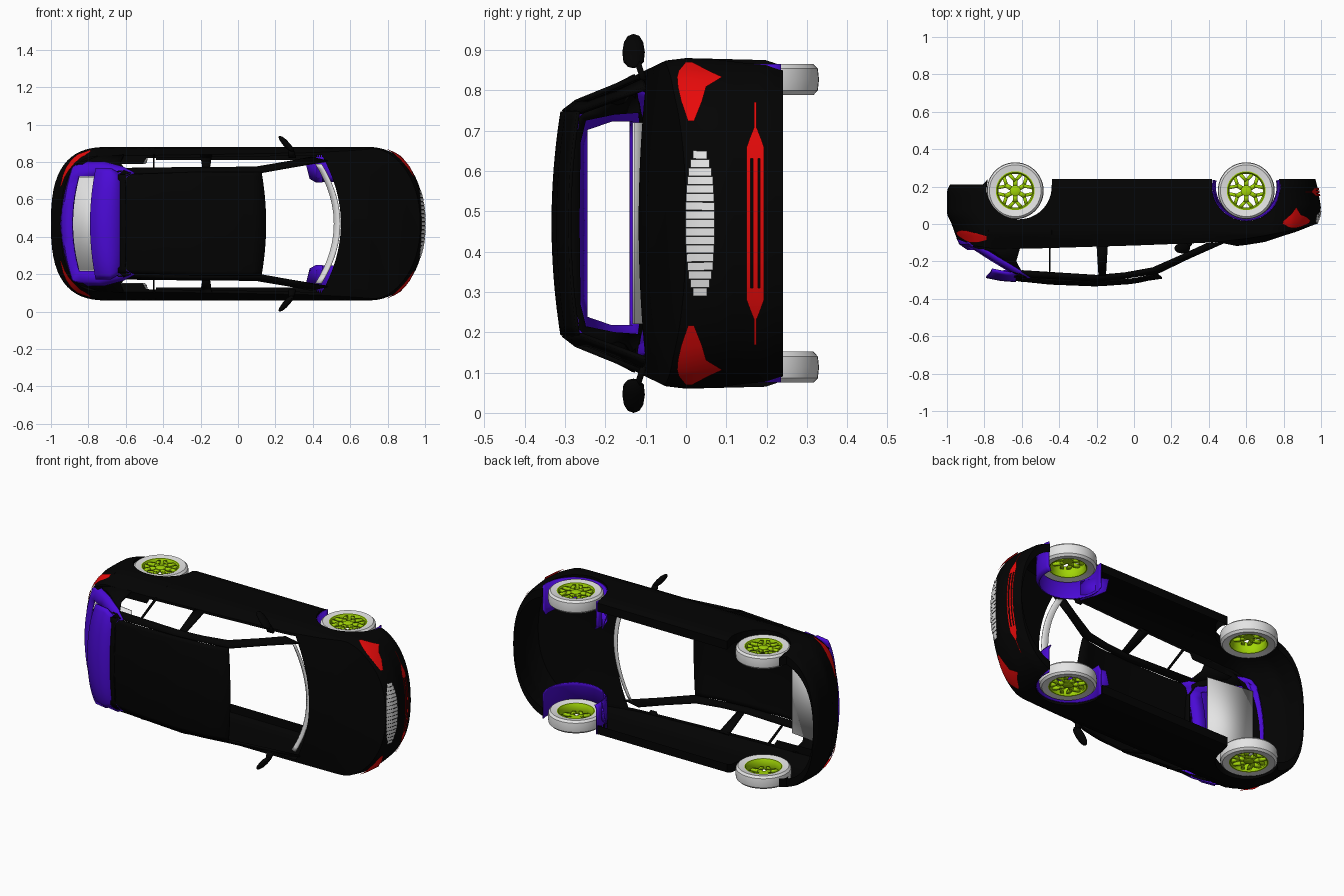
import bpy, bmesh, math

if "Cube" in bpy.data.objects:
    bpy.data.objects.remove(bpy.data.objects["Cube"])


def material(name, rgb):
    m = bpy.data.materials.new(name)
    m.use_nodes = True
    m.diffuse_color = (*rgb, 1)
    m.node_tree.nodes["Principled BSDF"].inputs["Base Color"].default_value = (*rgb, 1)
    return m


BLACK = material("black paint", (.001, .001, .001))
PURPLE = material("purple trim", (.07, .003, .68))
WHITE = material("white rubber", (.78, .78, .78))
LIME = material("lime rim", (.36, .67, .002))
RED = material("red lamp", (.8, .003, .003))


def build(name, patches, mat, mirror=False, thick=0, skip=None):
    """Join grids of (length, sideways, height) points into one object lying on its side."""
    bm = bmesh.new()
    for rows in patches:
        vs = [[bm.verts.new((x, -h, w)) for x, w, h in row] for row in rows]
        for i in range(len(vs) - 1):
            for j in range(len(vs[i]) - 1):
                if not (skip and skip(i, j)):
                    bm.faces.new((vs[i][j], vs[i + 1][j], vs[i + 1][j + 1], vs[i][j + 1]))
    bmesh.ops.remove_doubles(bm, verts=bm.verts, dist=.0004)
    bmesh.ops.recalc_face_normals(bm, faces=bm.faces)
    me = bpy.data.meshes.new(name)
    bm.to_mesh(me)
    bm.free()
    me.materials.append(mat)
    me.shade_smooth()
    me.set_sharp_from_angle(angle=.6)
    ob = bpy.data.objects.new(name, me)
    ob.location.z = .47
    bpy.context.collection.objects.link(ob)
    if thick:
        s = ob.modifiers.new("Thickness", "SOLIDIFY")
        s.thickness, s.offset = thick, 0
    if mirror:
        m = ob.modifiers.new("Mirror", "MIRROR")
        m.use_axis = (False, False, True)


def table(pts, x):
    """Linear interpolation through rising (x, value) pairs."""
    if x <= pts[0][0]:
        return pts[0][1]
    for (a, p), (b, q) in zip(pts, pts[1:]):
        if x <= b:
            return p + (q - p) * (x - a) / (b - a)
    return pts[-1][1]


def spread(a, b, n):
    return [a + (b - a) * i / n for i in range(n + 1)]


# Body shape rules: the nose is more pointed than the tail
HALF = .41
ARCHES = ((.6, .183), (-.615, .175))
SIDE = [(-.24, .02), (-.2, .005), (0, 0), (.05, .006), (.1, .03), (.14, .05)]
NOSE = [(-.24, .03), (-.2, .02), (-.09, 0), (-.03, .012), (0, .026), (.05, .06), (.1, .08)]
TAIL = [(-.24, .03), (-.18, 0), (-.05, 0), (0, .025), (.1, .06)]
TOP = [(-1, .08), (-.9, .115), (-.75, .135), (-.5, .13), (0, .115), (.4, .1), (.6, .078), (.9, .03), (1, 0)]


def roundness(x):
    return .9 if x > 0 else .75


def end_x(w, end):
    p = roundness(end)
    c = min(1, abs(w) / HALF) ** (1 / p)
    return .7 + .3 * (1 - c * c) ** (p / 2)


def surface(x, h):
    p = roundness(x)
    e = max(0, (abs(x) - .7) / .3)
    w = HALF * max(0, 1 - e ** (2 / p)) ** (p / 2)
    inset = table(NOSE if x > 0 else TAIL, h) * e
    return x - math.copysign(inset, x), w * (1 - table(SIDE, h) / HALF), h


def bottom(x):
    for c, r in ARCHES:
        if abs(x - c) < r:
            return -.2 + math.sqrt(r * r - (x - c) ** 2)
    return -.21 if x < -.8 else -.24


xs = {s * (.7 + .3 * math.sin(a)) for s in (1, -1) for a in spread(0, math.pi / 2, 16)}
xs |= set(spread(-.7, .7, 20))
for c, r in ARCHES:
    xs |= {c + r * math.cos(a) * .9999 for a in spread(0, math.pi, 24)} | {c - r - .001, c + r + .001}
xs = sorted(xs)

# Lower shell with wheel arches and inward lips
columns = []
for x in xs:
    col = [surface(x, h) for h in spread(bottom(x), table(TOP, x), 14)]
    bx, bw, bh = col[0]
    tx, tw, th = col[-1]
    lip = .045 if x < -.5 else .015
    columns.append([(bx, max(0, bw - .05), bh)] + col + [(tx, max(0, tw - lip), th)])
build("body_shell", [columns], BLACK, mirror=True)

# Hood and rear deck, each with a curved inner edge
us = spread(-1, 1, 24)


def deck(name, stations, limit, crown):
    rows = []
    for x in stations:
        row = []
        for u in us:
            px = limit(x, u)
            sx, _, h = surface(px, table(TOP, px))
            w = surface(x, table(TOP, x))[1]
            row.append((sx, u * w, h + crown(px) * (1 - u * u)))
        rows.append(row)
    build(name, [rows], BLACK)


deck("hood", [x for x in xs if x > .43], lambda x, u: max(x, .44 + .11 * (1 - u * u)),
     lambda x: .034 * min(1, (1 - x) / .3))
deck("rear_deck", [x for x in xs if x < -.7], lambda x, u: min(x, -.93 + .23 * u ** 6), lambda x: 0)

# Roof panel
ROOF = [(-.64, .3), (-.45, .32), (-.2, .33), (0, .316), (.15, .283)]
roof = [[(x + .025 * (1 - u * u) * (x > .1), u * table([(-.64, .262), (-.2, .277)], x),
          table(ROOF, x) - .022 * u * u) for u in us] for x in spread(-.64, .125, 16)]
build("roof", [roof], BLACK, thick=.008)

# Windscreen pillars, roof rails, door pillars and rear quarters
outer = [(.48, .335, .1), (.3, .305, .18), (.13, .275, .262), (-.05, .277, .29), (-.2, .277, .305), (-.63, .265, .28)]
inner = [(.39, .355, .105), (.26, .33, .165), (.1, .303, .235), (-.05, .3, .262), (-.2, .3, .275), (-.6, .295, .25)]
build("roof_rail", [[outer, inner]], BLACK, mirror=True, thick=.01)
build("door_pillar", [[[(-.2, .365, .115), (-.14, .365, .115)], [(-.19, .3, .275), (-.15, .3, .275)]],
                      [[(-.455, .365, .125), (-.445, .365, .125)], [(-.455, .297, .262), (-.448, .297, .262)]]],
      BLACK, mirror=True, thick=.012)
build("rear_quarter", [[[(-.61, .365, .13), (-.74, .36, .135), (-.86, .32, .118)],
                        [(-.63, .325, .2), (-.69, .32, .19), (-.75, .3, .16)],
                        [(-.6, .285, .26), (-.63, .275, .265), (-.66, .272, .25)]]],
      BLACK, mirror=True, thick=.01)

# Dark lining around the inside of the rear opening
lining = [[(-.83, .275, .115), (-.73, .27, .18), (-.63, .255, .25), (-.6, .2, .262), (-.6, 0, .264)],
          [(-.8, .335, .125), (-.7, .325, .19), (-.61, .275, .27), (-.6, .2, .305), (-.6, 0, .31)]]
build("rear_opening_lining", [lining], BLACK, mirror=True, thick=.006)

# Tailgate frame around an open window, with a spoiler above
gate = [(-.945, .07, .275), (-.93, .105, .3), (-.885, .135, .305), (-.8, .19, .305), (-.7, .25, .28), (-.64, .285, .25)]
gate_us = [-1.08, -1] + spread(-.83, .83, 12) + [1, 1.08]
build("tailgate", [[[(x + .05 * u * u + (.03 if abs(u) > 1 else 0), u * hw, h) for u in gate_us] for x, h, hw in gate]],
      PURPLE, thick=.012, skip=lambda i, j: i in (2, 3) and 2 <= j <= 13)
build("spoiler", [[[(x + .03 * u * u * (x < -.7), u * hw, h - .022 * u * u - .016 * u ** 6) for u in us]
                   for x, h, hw in ((-.63, .304, .265), (-.71, .298, .295), (-.79, .282, .295))]], PURPLE, thick=.014)

# Parcel shelf and cowl strip
build("parcel_shelf", [[[(x, w, h) for w in (-.25, .25)] for x, h in ((-.61, .13), (-.885, .09))]], WHITE, thick=.006)
build("cowl_strip", [[[(.535 + d - .1 * u * u, u * .32, .1 + k - .004 * u * u) for u in us]
                      for d, k in ((-.022, -.012), (0, 0), (.012, .002))]], WHITE, thick=.004)


# Lamps, grille and bumper strips are thin plates following the body
def plate(end, stations):
    rows = []
    for w, lo, hi in stations:
        x = end_x(w, end)
        rows.append([(end * (x - table(NOSE if end > 0 else TAIL, h) * (x - .7) / .3 + .007),
                      w * (1.015 - table(SIDE, h) / HALF), h) for h in spread(lo, hi, 6)])
    return rows


head = [(.25, -.02, -.005), (.3, -.04, .012), (.335, -.05, .02), (.36, -.09, .022), (.375, -.055, .018), (.395, -.015, 0)]
tail = [(.2, .045, .06), (.26, .037, .075), (.3, .033, .088), (.34, .036, .1), (.37, .045, .1), (.402, .065, .085)]
build("headlight", [plate(1, head)], RED, mirror=True)
build("tail_light", [plate(-1, tail)], RED, mirror=True)
slats = []
for k in range(17):
    c = (k - 8) * .021
    hh = .036 * (1 - (abs(c) / .21) ** 3)
    slats.append(plate(1, [(w, -.035 - hh, -.035 + hh) for w in (c - .0098, c + .0098)]))
build("grille_slats", slats, WHITE)
strips = [plate(1, [(w, h - t, h + t) for w in spread(-half, half, 20)])
          for h, t, half in ((-.155, .005, .19), (-.172, .003, .3), (-.172, .006, .21), (-.188, .005, .19))]
for s in (1, -1):
    strips.append(plate(1, [(s * w, -.172 - t, -.172 + t) for w, t in ((.16, .021), (.19, .021), (.21, .014), (.235, .004))]))
build("bumper_strips", strips, RED)


# Wheels
def lathe(profile, cx, cz, start=0, end=2 * math.pi, n=48):
    return [[(cx + r * math.cos(a), w, cz + r * math.sin(a)) for r, w in profile] for a in spread(start, end, n)]


def bar(cx, cz, p, q, width):
    """Flat spoke between two polar points (radius, angle)."""
    (ax, az), (bx, bz) = [(r * math.cos(a), r * math.sin(a)) for r, a in (p, q)]
    d = math.hypot(bx - ax, bz - az)
    nx, nz = -(bz - az) / d * width, (bx - ax) / d * width
    return [[(cx + x + s * nx, .375, cz + z + s * nz) for s in (-1, 1)] for x, z in ((ax, az), (bx, bz))]


TYRE = [(.103, .325), (.138, .318), (.149, .33), (.152, .357), (.149, .384), (.138, .395), (.103, .39), (.103, .325)]
RIM = [(.104, .325), (.098, .325), (.09, .34), (.09, .378), (.098, .391), (.104, .391)]
HUB = [(0, .365), (.028, .365), (.028, .384), (.018, .389), (0, .389)]
for label, cx in (("front", .6), ("rear", -.635)):
    cz = -.178
    build(label + "_tyre", [lathe(TYRE, cx, cz)], WHITE, mirror=True)
    build(label + "_rim", [lathe(RIM, cx, cz), lathe(HUB, cx, cz)], LIME, mirror=True)
    spokes = []
    for k in range(6):
        a = (k + .5) * math.pi / 3
        spokes.append(bar(cx, cz, (.02, a), (.06, a), .012))
        for s in (-1, 1):
            spokes.append(bar(cx, cz, (.052, a), (.096, a + s * .36), .009))
    build(label + "_spokes", spokes, LIME, mirror=True, thick=.016)

# Front wheel arch liners with a flap reaching back under the cabin
liner = lathe([(.18, .395), (.18, .25), (.165, .225)], .6, -.2, -.2, math.pi + .2, 28)
flap = [[(.45, .33, -.1), (.45, .22, -.1)], [(.42, .33, -.19), (.42, .22, -.19)], [(.365, .32, -.232), (.385, .24, -.232)]]
build("wheel_arch_liner", [liner, flap], PURPLE, mirror=True, thick=.006)

# Door mirrors: leaf-shaped pods on short stalks
pod = [[(.255 - .8 * (w - .43) + r * .022 * math.cos(a), w, .13 + r * .028 * math.sin(a))
        for w, r in ((.385, 0), (.388, .5), (.4, .9), (.425, 1), (.45, .85), (.465, .5), (.47, 0))]
       for a in spread(0, 2 * math.pi, 20)]
stalk = [[(.27, .355, .105), (.31, .355, .105)], [(.27, .4, .12), (.295, .4, .12)]]
build("door_mirror", [pod], BLACK, mirror=True)
build("mirror_stalk", [stalk], BLACK, mirror=True, thick=.015)
